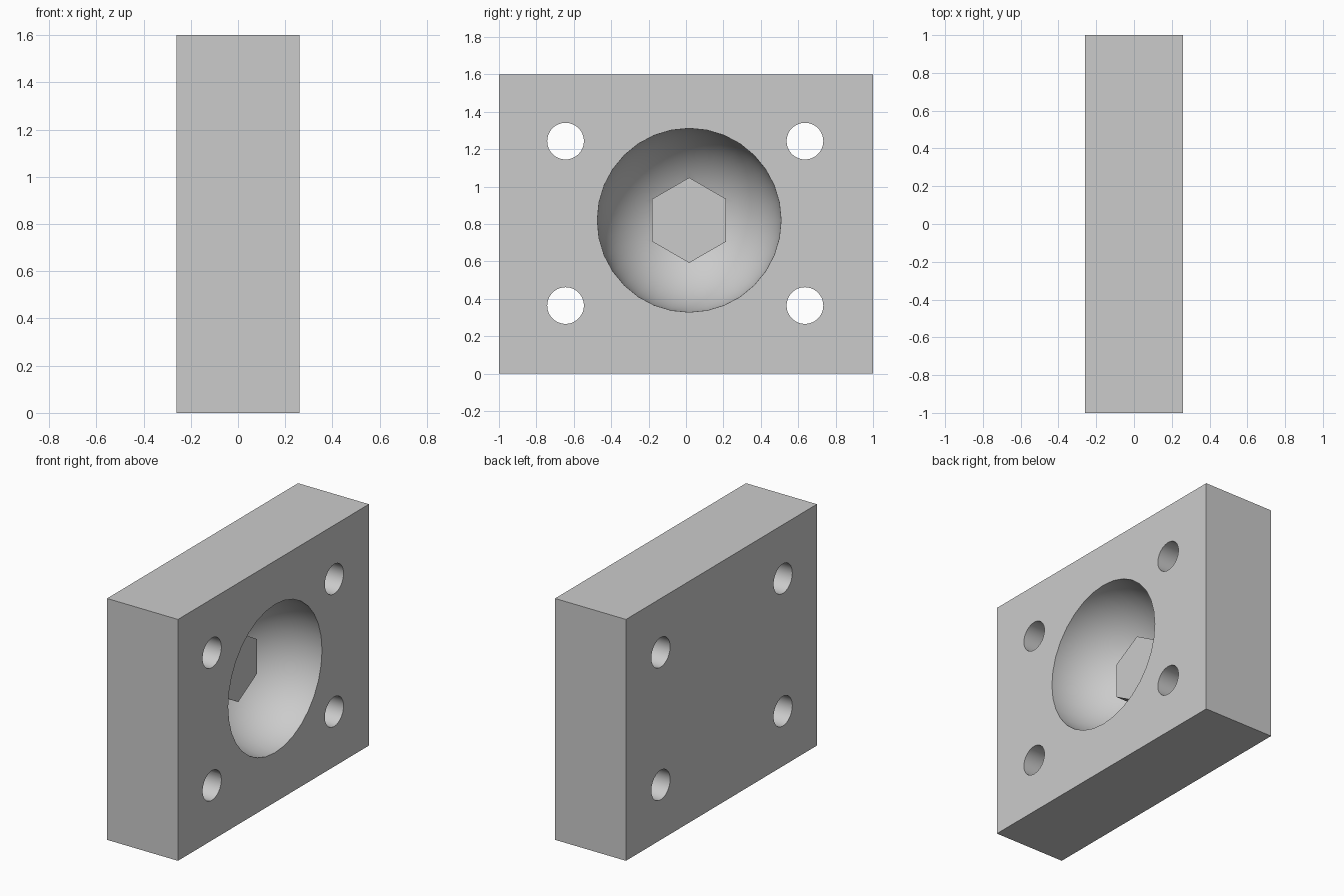
import bpy
import math

if "Cube" in bpy.data.objects:
    bpy.data.objects.remove(bpy.data.objects["Cube"], do_unlink=True)

HALF_THICK = 0.26
CENTRE_Y, CENTRE_Z = 0.017, 0.82
ALONG_X = (math.pi / 2, 0, math.pi / 2)  # turns a primitive's axis to +x

grey = bpy.data.materials.new("plain grey")
grey.use_nodes = True
colour = (0.6, 0.6, 0.6, 1)
grey.diffuse_color = colour
grey.node_tree.nodes["Principled BSDF"].inputs["Base Color"].default_value = colour


def finish(name):
    obj = bpy.context.object
    obj.name = name
    obj.data.materials.append(grey)
    return obj


def rod(name, sides, radius, x0, x1, y, z):
    bpy.ops.mesh.primitive_cylinder_add(
        vertices=sides, radius=radius, depth=x1 - x0,
        location=((x0 + x1) / 2, y, z), rotation=ALONG_X)
    return finish(name)


def combine(target, tool, operation):
    mod = target.modifiers.new(operation.lower(), 'BOOLEAN')
    mod.object = tool
    mod.operation = operation
    mod.solver = 'EXACT'
    bpy.context.view_layer.objects.active = target
    bpy.ops.object.modifier_apply(modifier=mod.name)
    bpy.data.objects.remove(tool, do_unlink=True)


# Rectangular block
bpy.ops.mesh.primitive_cube_add(size=1, location=(0, 0, 0.8))
block = finish("block")
block.scale = (2 * HALF_THICK, 2, 1.6)
bpy.ops.object.transform_apply(location=True, rotation=True, scale=True)

# Hemispherical bowl in the right-hand face
bpy.ops.mesh.primitive_uv_sphere_add(
    segments=32, ring_count=33, radius=0.492,
    location=(HALF_THICK, CENTRE_Y, CENTRE_Z), rotation=ALONG_X)
combine(block, finish("bowl_cutter"), 'DIFFERENCE')

# Four through holes
for y in (-0.644, 0.636):
    for z in (0.364, 1.243):
        combine(block, rod("hole_cutter", 48, 0.098, -0.5, 0.5, y, z), 'DIFFERENCE')

# Hexagonal post standing in the bowl
combine(block, rod("hex_post", 6, 0.228, -0.245, -0.01, CENTRE_Y, CENTRE_Z), 'UNION')

bpy.ops.object.select_all(action='DESELECT')
block.select_set(True)
bpy.context.view_layer.objects.active = block
bpy.ops.object.shade_smooth_by_angle(angle=math.radians(30))
